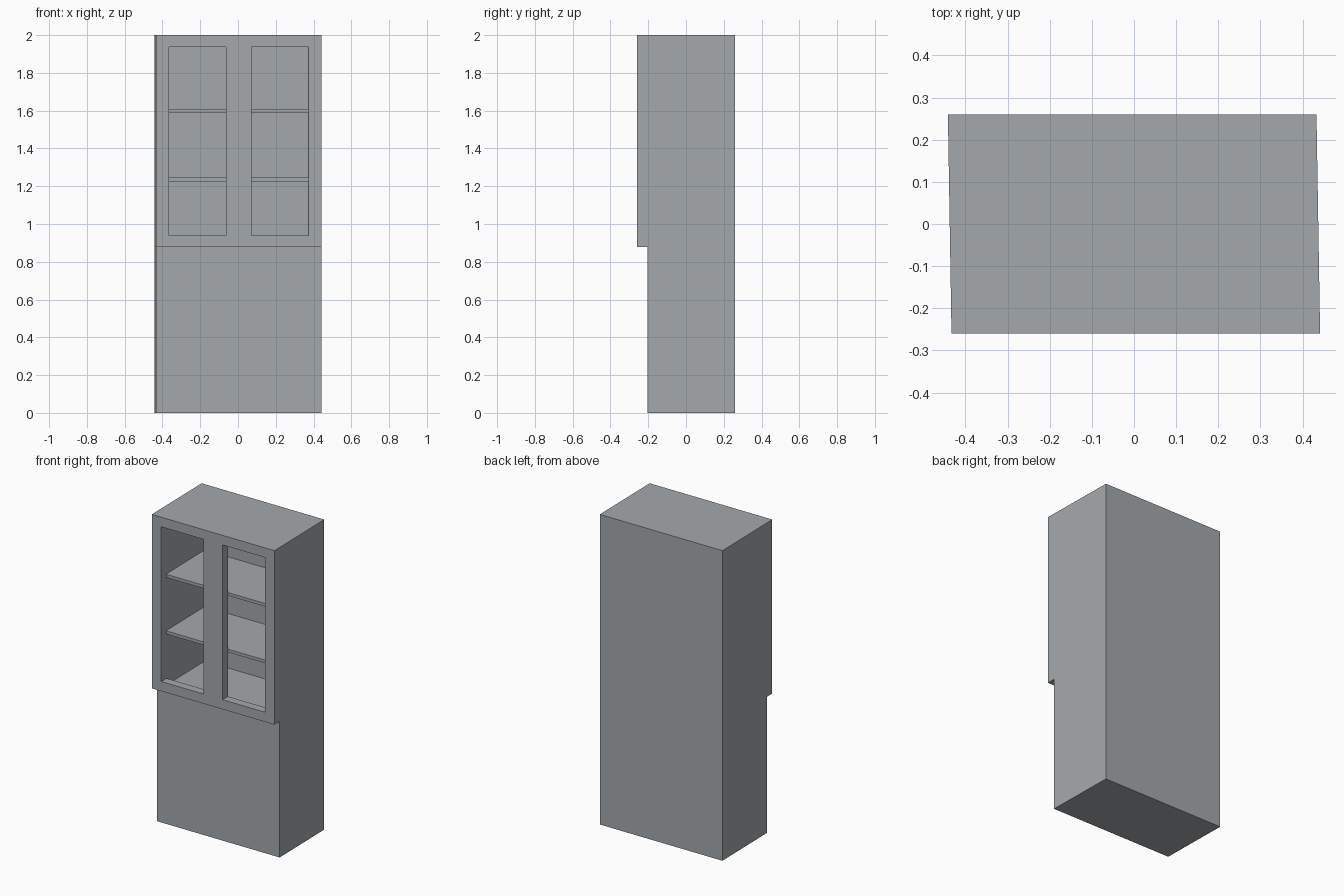
import bpy
import bmesh

cube = bpy.data.objects.get("Cube")
if cube:
    bpy.data.objects.remove(cube, do_unlink=True)

SKEW = -0.0165          # sideways lean of the plan from front to back
HALF_WIDTH = 0.4375
FRONT, RECESS, BACK = -0.26, -0.205, 0.26
INNER_BACK = 0.2
SPLIT, TOP = 0.878, 2.0

grey = bpy.data.materials.new("cool grey")
grey.use_nodes = True
colour = (0.37, 0.395, 0.41, 1)
grey.diffuse_color = colour
grey.node_tree.nodes["Principled BSDF"].inputs["Base Color"].default_value = colour


def prism(name, x0, x1, profile):
    """Extrude a (y, z) side profile from x0 to x1 and skew it in plan."""
    bm = bmesh.new()
    face = bm.faces.new([bm.verts.new((x0, y, z)) for y, z in profile])
    grown = bmesh.ops.extrude_face_region(bm, geom=[face])["geom"]
    moved = [v for v in grown if isinstance(v, bmesh.types.BMVert)]
    bmesh.ops.translate(bm, verts=moved, vec=(x1 - x0, 0, 0))
    for v in bm.verts:
        v.co.x += SKEW * v.co.y
    bmesh.ops.recalc_face_normals(bm, faces=bm.faces)
    mesh = bpy.data.meshes.new(name)
    bm.to_mesh(mesh)
    bm.free()
    mesh.materials.append(grey)
    obj = bpy.data.objects.new(name, mesh)
    bpy.context.collection.objects.link(obj)
    return obj


def box(name, x0, x1, y0, y1, z0, z1):
    return prism(name, x0, x1, [(y0, z0), (y1, z0), (y1, z1), (y0, z1)])


def cut(target, cutter):
    """Subtract the cutter, then remove it."""
    mod = target.modifiers.new("cut", "BOOLEAN")
    mod.operation = "DIFFERENCE"
    mod.solver = "EXACT"
    mod.object = cutter
    bpy.context.view_layer.objects.active = target
    bpy.ops.object.modifier_apply(modifier=mod.name)
    bpy.data.objects.remove(cutter, do_unlink=True)


# Cabinet body with the upper part overhanging the lower front
body = prism("cabinet_body", -HALF_WIDTH, HALF_WIDTH, [
    (RECESS, 0), (BACK, 0), (BACK, TOP), (FRONT, TOP),
    (FRONT, SPLIT), (RECESS, SPLIT)])

# Display space behind the front frame
cut(body, box("cavity_cutter", -0.374, 0.374, RECESS, INNER_BACK, 0.893, 1.955))

# Two open windows in the front frame
for side in (-1, 1):
    x0, x1 = sorted((side * 0.068, side * 0.37))
    cut(body, box("window_cutter", x0, x1, FRONT - 0.1, RECESS + 0.02, 0.94, 1.938))

# Shelves across the display space
for name, z in (("lower_shelf", 1.225), ("upper_shelf", 1.59)):
    box(name, -0.376, 0.376, RECESS, INNER_BACK + 0.002, z, z + 0.02)
